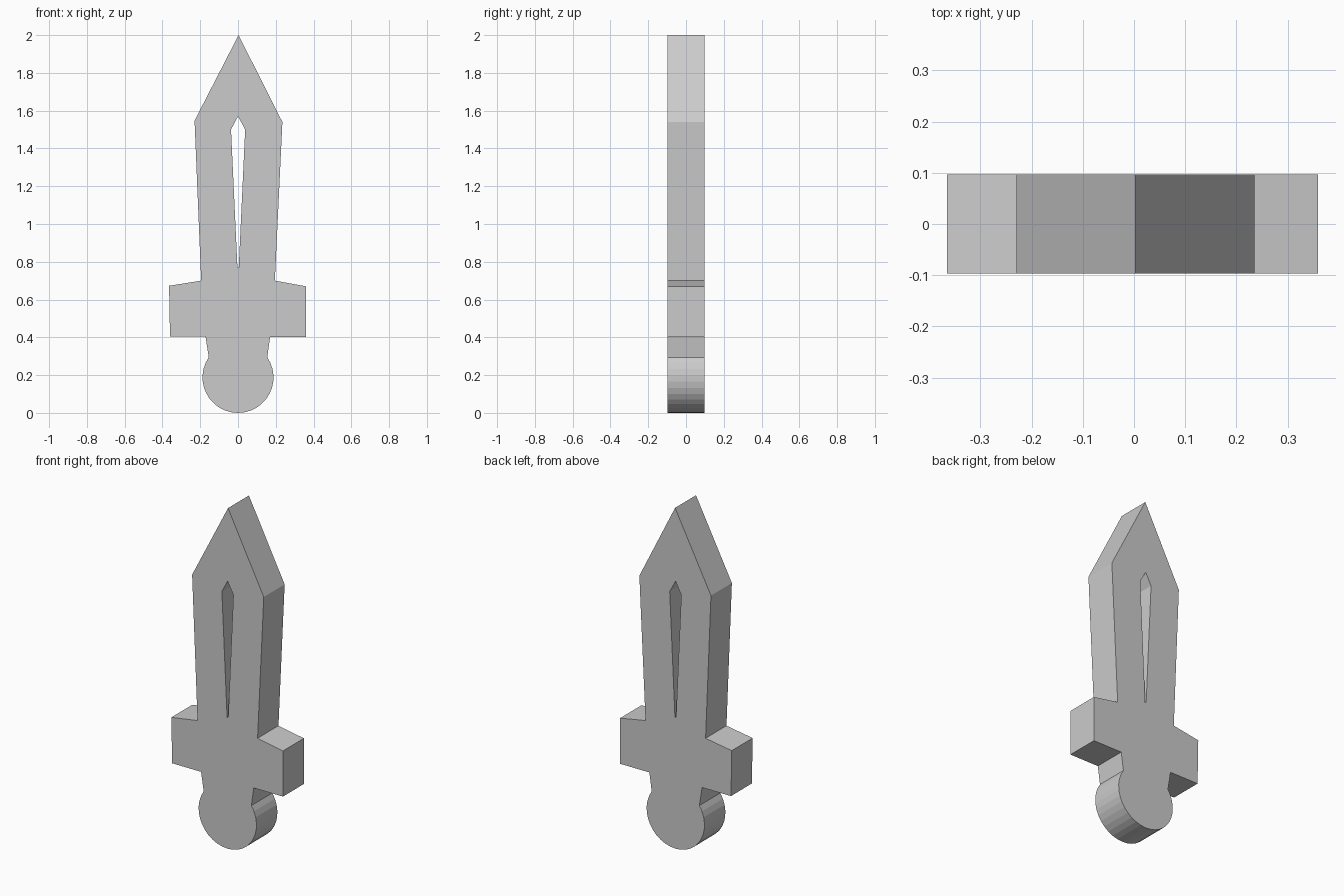
import bpy, bmesh, math

if "Cube" in bpy.data.objects:
    bpy.data.objects.remove(bpy.data.objects["Cube"])

HALF_DEPTH = 0.097


def arc(cx, cz, radius, start, end, steps):
    """Points on a circular arc, angles in degrees."""
    angles = [math.radians(start + (end - start) * i / steps) for i in range(steps + 1)]
    return [(cx + radius * math.cos(a), cz + radius * math.sin(a)) for a in angles]


def extruded_plate(name, loops):
    """Fill closed x-z loops (outline plus holes) and extrude along y."""
    bm = bmesh.new()
    edges = []
    for loop in loops:
        verts = [bm.verts.new((x, -HALF_DEPTH, z)) for x, z in loop]
        edges += [bm.edges.new((v, verts[i - 1])) for i, v in enumerate(verts)]
    bmesh.ops.triangle_fill(bm, edges=edges, use_beauty=True, normal=(0, -1, 0))
    result = bmesh.ops.extrude_face_region(bm, geom=bm.faces[:], use_keep_orig=True)
    moved = [g for g in result["geom"] if isinstance(g, bmesh.types.BMVert)]
    bmesh.ops.translate(bm, verts=moved, vec=(0, 2 * HALF_DEPTH, 0))
    bmesh.ops.recalc_face_normals(bm, faces=bm.faces[:])
    mesh = bpy.data.meshes.new(name)
    bm.to_mesh(mesh)
    bm.free()
    obj = bpy.data.objects.new(name, mesh)
    bpy.context.collection.objects.link(obj)
    return obj


# Blade tip, right blade edge, right guard and grip
right_side = [(0.003, 2.0), (0.235, 1.54), (0.195, 0.70), (0.36, 0.67),
              (0.36, 0.402), (0.17, 0.402)]
# Round pommel, running clockwise from right grip to left grip
pommel = arc(0, 0.188, 0.188, 34.5, -214.5, 24)
# Left grip, guard and blade edge, slightly hand-cut rather than mirrored
left_side = [(-0.172, 0.405), (-0.36, 0.405), (-0.365, 0.673),
             (-0.195, 0.70), (-0.23, 1.547)]
# Narrow slot through the blade
slot = [(0, 1.57), (0.038, 1.50), (0.004, 0.77), (-0.003, 0.77), (-0.037, 1.50)]

extruded_plate("sword", [right_side + pommel + left_side, slot])
